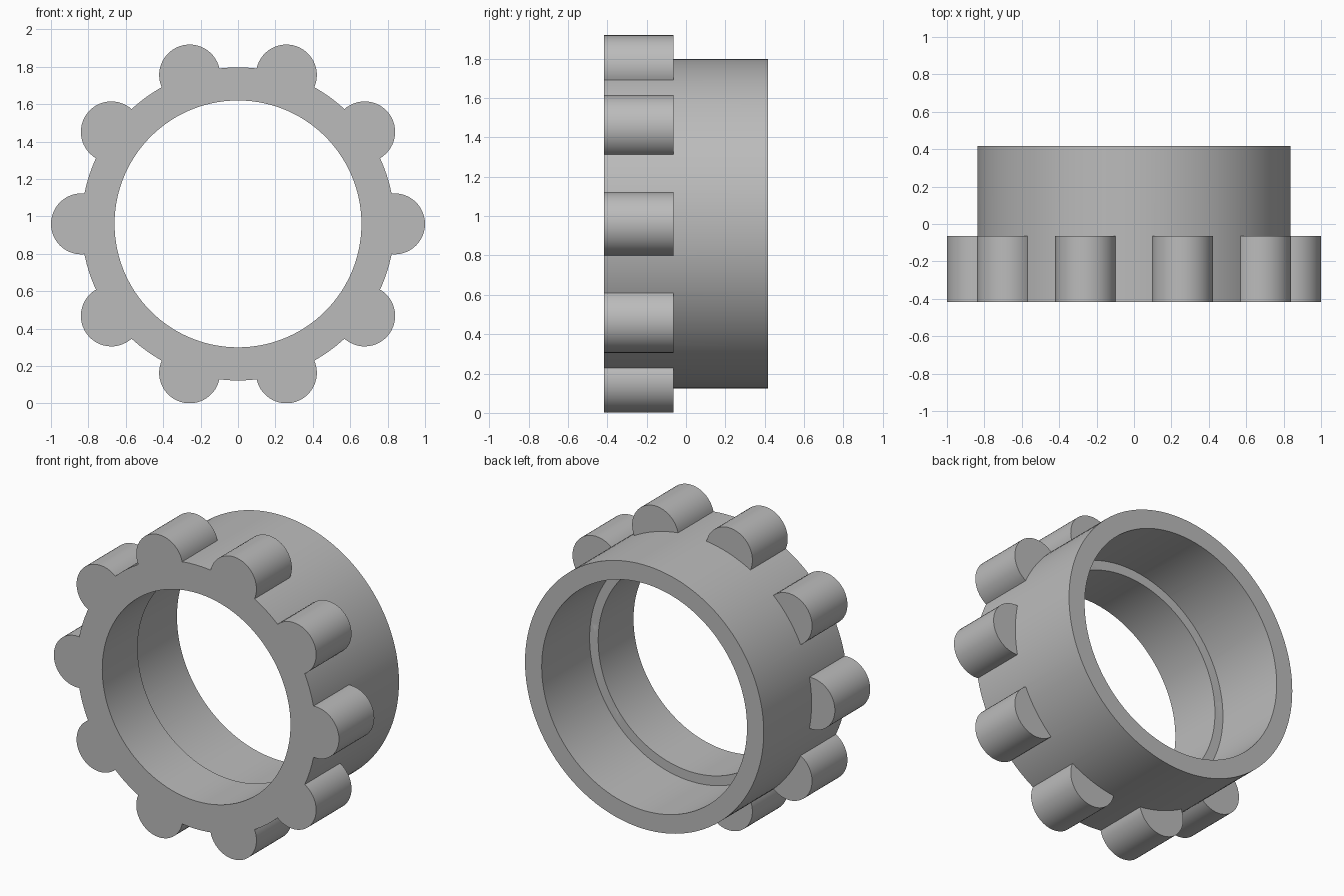
import bpy, bmesh, math

OUTER, BORE, COUNTERBORE = 0.837, 0.66, 0.72
FRONT, STEP, BACK = -0.417, -0.063, 0.417
GRIP_R, GRIPS = 0.163, 10
CENTRE_Z = 0.96
SIDES = 120

cube = bpy.data.objects.get("Cube")
if cube:
    bpy.data.objects.remove(cube, do_unlink=True)

grey = bpy.data.materials.new("plain grey")
grey.use_nodes = True
colour = (0.5, 0.5, 0.5, 1)
grey.diffuse_color = colour
grey.node_tree.nodes["Principled BSDF"].inputs["Base Color"].default_value = colour


def lathe(name, profile, sides, centre=(0, 0)):
    """Revolve a closed (radius, y) profile about an axis along y."""
    bm = bmesh.new()
    rings = []
    for i in range(sides):
        a = math.tau * i / sides
        rings.append([bm.verts.new((centre[0] + r * math.cos(a), y,
                                    CENTRE_Z + centre[1] + r * math.sin(a)))
                      for r, y in profile])
    n = len(profile)
    for i in range(sides):
        p, q = rings[i], rings[(i + 1) % sides]
        for j in range(n):
            k = (j + 1) % n
            bm.faces.new((p[j], p[k], q[k], q[j]))
    return finish(name, bm)


def finish(name, bm):
    bmesh.ops.recalc_face_normals(bm, faces=bm.faces)
    mesh = bpy.data.meshes.new(name)
    bm.to_mesh(mesh)
    bm.free()
    mesh.materials.append(grey)
    obj = bpy.data.objects.new(name, mesh)
    bpy.context.collection.objects.link(obj)
    return obj


def grip_lobes(sides=48):
    """Round bars spaced evenly around the rim."""
    bm = bmesh.new()
    for g in range(GRIPS):
        a = math.tau * g / GRIPS
        cx, cz = OUTER * math.cos(a), CENTRE_Z + OUTER * math.sin(a)
        outline = [bm.verts.new((cx + GRIP_R * math.cos(a + math.tau * i / sides), FRONT,
                                 cz + GRIP_R * math.sin(a + math.tau * i / sides)))
                   for i in range(sides)]
        cap = bm.faces.new(outline)
        ext = bmesh.ops.extrude_face_region(bm, geom=[cap], use_keep_orig=True)
        moved = [v for v in ext["geom"] if isinstance(v, bmesh.types.BMVert)]
        bmesh.ops.translate(bm, verts=moved, vec=(0, STEP - FRONT, 0))
    return finish("grip_lobes", bm)


# Ring with a wider bore behind the inner ledge
ring = lathe("grip_ring", [(BORE, FRONT), (OUTER, FRONT), (OUTER, BACK),
                           (COUNTERBORE, BACK), (COUNTERBORE, STEP), (BORE, STEP)], SIDES)

# Merge the lobes into the ring as one solid
lobes = grip_lobes()
union = ring.modifiers.new("join_lobes", 'BOOLEAN')
union.operation = 'UNION'
union.solver = 'EXACT'
union.object = lobes
bpy.ops.object.select_all(action='DESELECT')
ring.select_set(True)
bpy.context.view_layer.objects.active = ring
bpy.ops.object.modifier_apply(modifier=union.name)
bpy.data.objects.remove(lobes, do_unlink=True)
bpy.ops.object.shade_smooth_by_angle(angle=math.radians(30))
